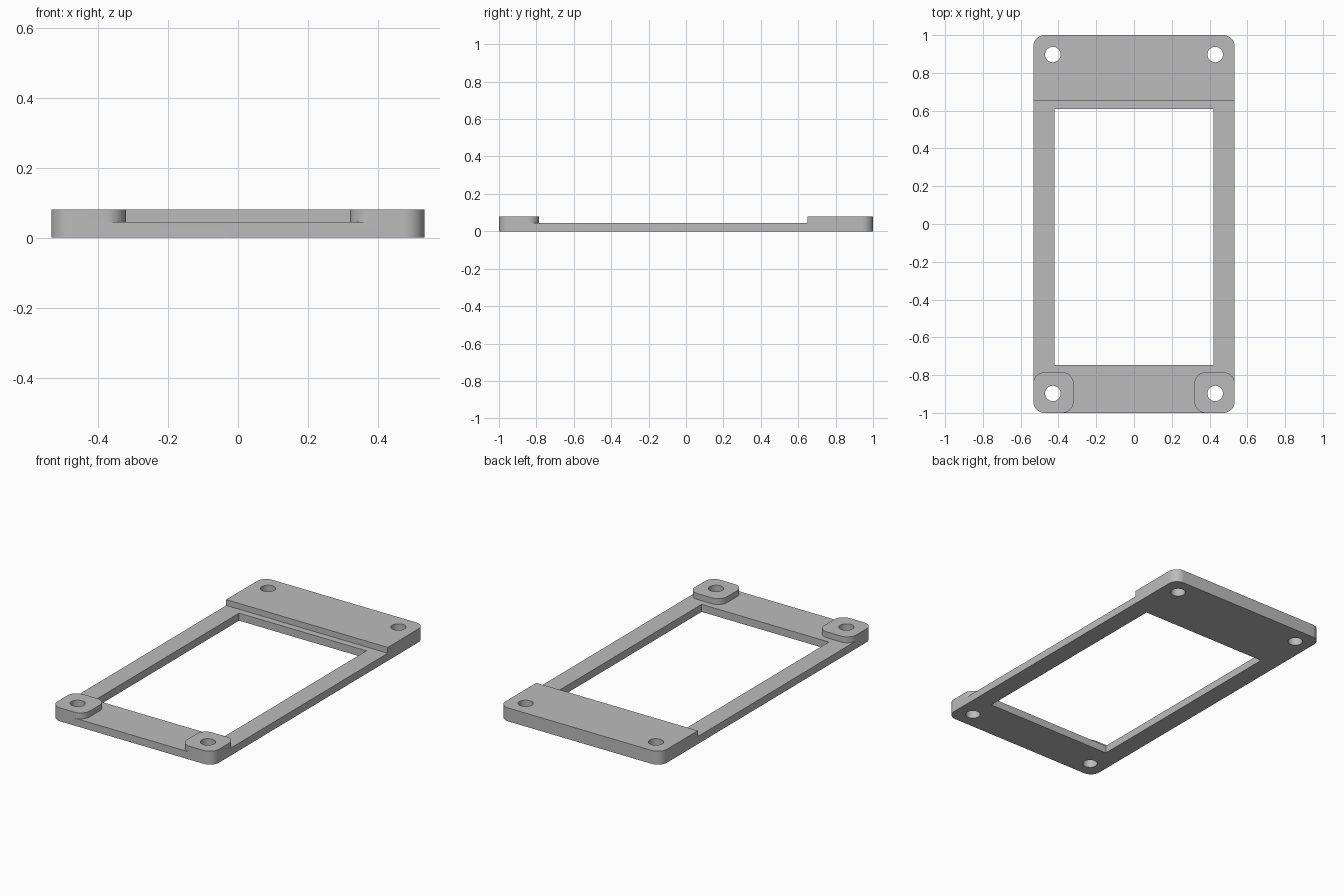
import bpy
import bmesh
from math import cos, sin, pi

if "Cube" in bpy.data.objects:
    bpy.data.objects.remove(bpy.data.objects["Cube"], do_unlink=True)

HALF_W = 0.533      # half width of the frame
THIN, TALL = 0.045, 0.08
ROUND = 0.06        # outer corner radius
HOLE_X, HOLE_Y, HOLE_R = 0.43, 0.897, 0.041

grey = bpy.data.materials.new("grey plastic")
grey.use_nodes = True
colour = (0.5, 0.5, 0.5, 1)
grey.diffuse_color = colour
grey.node_tree.nodes["Principled BSDF"].inputs["Base Color"].default_value = colour


def outline(x0, x1, y0, y1, radii):
    """Rectangle outline; radii run front right, back right, back left, front left."""
    corners = [(x1, y0, -1), (x1, y1, 0), (x0, y1, 1), (x0, y0, 2)]
    points = []
    for (x, y, quarter), r in zip(corners, radii):
        if r == 0:
            points.append((x, y))
            continue
        cx = x - r if x == x1 else x + r
        cy = y - r if y == y1 else y + r
        for i in range(13):
            a = (quarter + i / 12) * pi / 2
            points.append((cx + r * cos(a), cy + r * sin(a)))
    return points


def prism(name, points, z0, z1):
    """Straight extrusion of a flat outline."""
    bm = bmesh.new()
    face = bm.faces.new([bm.verts.new((x, y, z0)) for x, y in points])
    top = bmesh.ops.extrude_face_region(bm, geom=[face])["geom"]
    for v in top:
        if isinstance(v, bmesh.types.BMVert):
            v.co.z = z1
    bmesh.ops.recalc_face_normals(bm, faces=bm.faces)
    mesh = bpy.data.meshes.new(name)
    bm.to_mesh(mesh)
    bm.free()
    mesh.materials.append(grey)
    obj = bpy.data.objects.new(name, mesh)
    bpy.context.collection.objects.link(obj)
    return obj


def combine(body, other, operation):
    """Apply a boolean and discard the helper."""
    mod = body.modifiers.new("boolean", "BOOLEAN")
    mod.operation, mod.object, mod.solver = operation, other, "EXACT"
    with bpy.context.temp_override(object=body, active_object=body):
        bpy.ops.object.modifier_apply(modifier=mod.name)
    bpy.data.objects.remove(other, do_unlink=True)


# Thin base plate, raised rear block and two raised front pads
frame = prism("mounting_frame", outline(-HALF_W, HALF_W, -1, 1, [ROUND] * 4), 0, THIN)
block = prism("rear_block", outline(-HALF_W, HALF_W, 0.65, 1, [0, ROUND, ROUND, 0]), THIN, TALL)
combine(frame, block, "UNION")
for x0, x1 in ((-HALF_W, -0.32), (0.32, HALF_W)):
    combine(frame, prism("front_pad", outline(x0, x1, -1, -0.785, [ROUND] * 4), THIN, TALL), "UNION")

# Rectangular window
combine(frame, prism("window_cutter", outline(-0.42, 0.42, -0.747, 0.61, [0] * 4), -0.1, 0.2), "DIFFERENCE")

# Screw holes in the four corners
circle = [(HOLE_R * cos(i * pi / 20), HOLE_R * sin(i * pi / 20)) for i in range(40)]
for sx in (-1, 1):
    for sy in (-1, 1):
        ring = [(x + sx * HOLE_X, y + sy * HOLE_Y) for x, y in circle]
        combine(frame, prism("hole_cutter", ring, -0.1, 0.2), "DIFFERENCE")

# Smooth the rounded walls, keep the edges sharp
bpy.ops.object.select_all(action="DESELECT")
frame.select_set(True)
bpy.context.view_layer.objects.active = frame
bpy.ops.object.shade_smooth_by_angle(angle=pi / 6)
